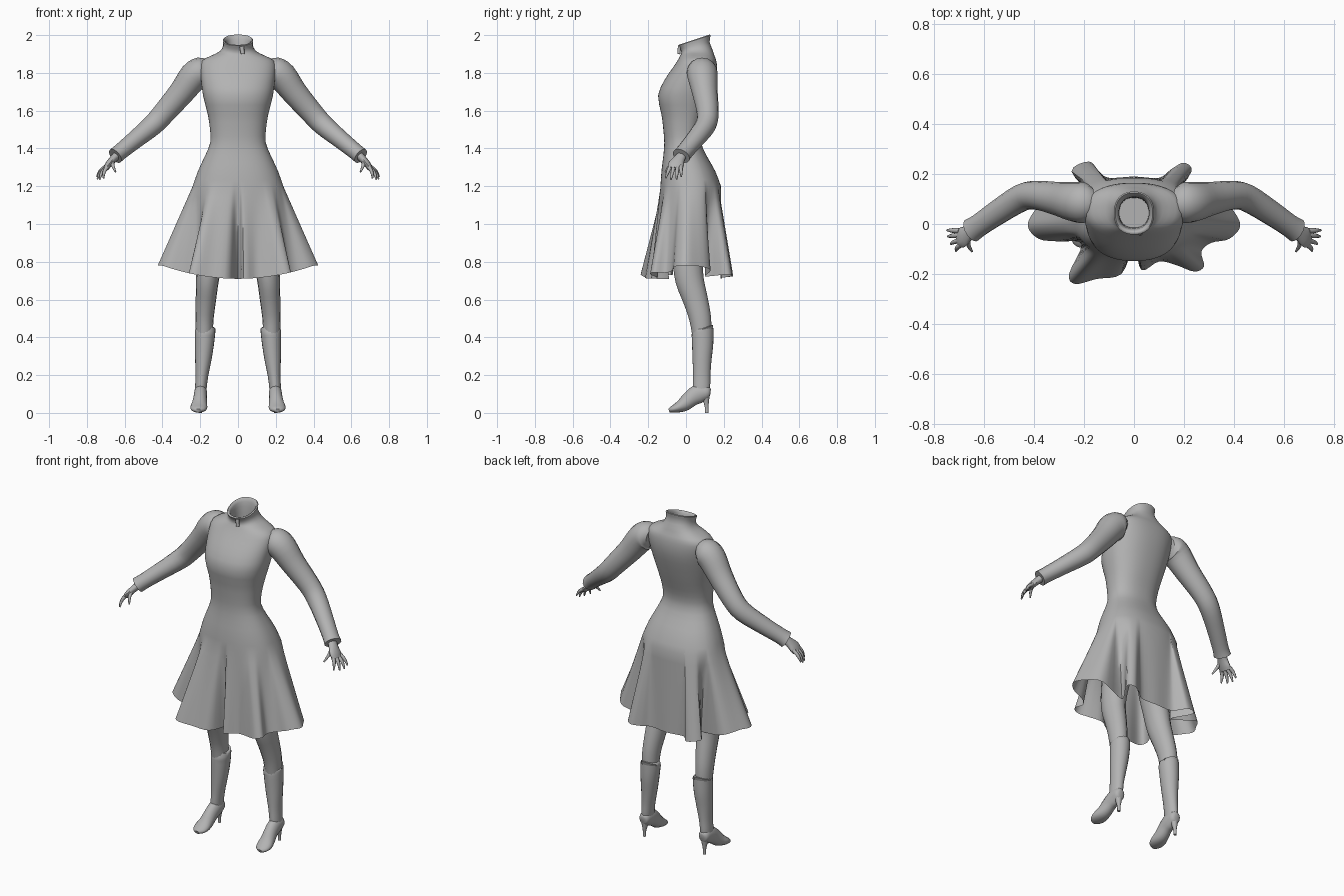
import bpy, bmesh, math
from mathutils import Vector

if "Cube" in bpy.data.objects:
    bpy.data.objects.remove(bpy.data.objects["Cube"])

grey = bpy.data.materials.new("plain_grey")
grey.use_nodes = True
grey.diffuse_color = (0.45, 0.45, 0.45, 1)
grey.node_tree.nodes["Principled BSDF"].inputs["Base Color"].default_value = grey.diffuse_color


def smooth_points(pts, steps, closed=False):
    """Catmull-Rom interpolation of tuples of any length."""
    n, out = len(pts), []
    for i in range(n if closed else n - 1):
        idx = [i - 1, i, i + 1, i + 2]
        idx = [k % n if closed else min(max(k, 0), n - 1) for k in idx]
        p = [pts[k] for k in idx]
        for s in range(steps):
            t = s / steps
            out.append(tuple(
                b + 0.5 * t * (c - a + t * (2 * a - 5 * b + 4 * c - d + t * (3 * (b - c) + d - a)))
                for a, b, c, d in zip(*p)))
    return out if closed else out + [pts[-1]]


def loft(name, rings, cap_start=True, cap_end=True, angle=50):
    """Skin a list of equal-length point rings."""
    bm = bmesh.new()
    rows = [[bm.verts.new(p) for p in ring] for ring in rings]
    n = len(rows[0])
    for low, high in zip(rows, rows[1:]):
        for i in range(n):
            j = (i + 1) % n
            bm.faces.new((low[i], low[j], high[j], high[i]))
    if cap_start:
        bm.faces.new(rows[0][::-1])
    if cap_end:
        bm.faces.new(rows[-1])
    if cap_start and cap_end:
        bmesh.ops.recalc_face_normals(bm, faces=bm.faces)
    mesh = bpy.data.meshes.new(name)
    bm.to_mesh(mesh)
    bm.free()
    mesh.materials.append(grey)
    obj = bpy.data.objects.new(name, mesh)
    bpy.context.collection.objects.link(obj)
    bpy.ops.object.select_all(action="DESELECT")
    obj.select_set(True)
    bpy.context.view_layer.objects.active = obj
    bpy.ops.object.shade_smooth_by_angle(angle=math.radians(angle))
    return obj


def limb(name, path, ref, side=1, sides=16, steps=3):
    """Tube through (x, y, z, radius along ref, other radius)."""
    pts = smooth_points(path, steps)
    pos = [Vector(p[:3]) for p in pts]
    rings = []
    for i, p in enumerate(pts):
        d = (pos[min(i + 1, len(pos) - 1)] - pos[max(i - 1, 0)]).normalized()
        u = (ref - d * ref.dot(d)).normalized()
        v = d.cross(u)
        ring = []
        for k in range(sides):
            a = math.tau * k / sides
            q = pos[i] + u * p[3] * math.cos(a) + v * p[4] * math.sin(a)
            ring.append((q.x * side, q.y, q.z))
        rings.append(ring)
    return loft(name, rings)


# Hem outline of the pleated skirt, anticlockwise from the front slit
hem = [(0, -.09), (.03, -.185), (.1, -.15), (.17, -.165), (.24, -.19), (.28, -.17),
       (.27, -.11), (.31, -.075), (.38, -.06), (.425, -.01), (.4, .05), (.33, .13),
       (.17, .1), (.23, .21), (.2, .245), (.15, .22), (.1, .185), (0, .19),
       (-.1, .185), (-.14, .21), (-.18, .25), (-.25, .21), (-.17, .1), (-.33, .13),
       (-.4, .05), (-.425, -.01), (-.38, -.06), (-.3, -.07), (-.21, -.08),
       (-.26, -.2), (-.235, -.24), (-.15, -.22), (-.05, -.2)]
hem = smooth_points(hem, 4, closed=True)
angles = [math.atan2(y - .025, x) for x, y in hem]


def body_ring(z, rx, front, back, tilt=0):
    cy, ry, n = (front + back) / 2, (back - front) / 2, 2.3
    ring = []
    for a in angles:
        c, s = math.cos(a), math.sin(a)
        r = (abs(c / rx) ** n + abs(s / ry) ** n) ** (-1 / n)
        ring.append((r * c, cy + r * s, z + tilt * r * s))
    return ring


# Coat: skirt, bodice, stand collar and its inside
hip = body_ring(1.2, .24, -.135, .185)
coat = []
for k in range(8):
    t = 1 - k / 8
    row = []
    for (hx, hy), (x, y, z) in zip(hem, hip):
        hz = .71 + .07 * min(abs(hx) / .4, 1) ** 2
        row.append((x + (hx - x) * t, y + (hy - y) * t, z + (hz - z) * t))
    coat.append(row)
bodice = [(1.2, .24, -.135, .185, 0), (1.28, .212, -.13, .155, 0), (1.36, .175, -.12, .11, 0),
          (1.43, .147, -.115, .08, 0), (1.5, .148, -.12, .085, 0), (1.58, .16, -.13, .11, 0),
          (1.68, .185, -.148, .14, 0), (1.76, .195, -.115, .16, 0), (1.82, .2, -.075, .165, 0),
          (1.865, .19, -.045, .16, 0), (1.892, .14, -.03, .15, 0), (1.915, .095, -.025, .14, .1),
          (1.945, .078, -.03, .125, .25), (1.972, .08, -.042, .13, .32),
          (1.972, .068, -.03, .118, .32), (1.94, .06, -.02, .108, .2), (1.88, .058, -.015, .105, 0)]
coat += [body_ring(*b) for b in smooth_points(bodice, 2)]
loft("coat", coat, cap_start=False)

X, Y = Vector((1, 0, 0)), Vector((0, 1, 0))
limb("collar_clasp", [(.02, -.035, 1.94, .012, .008), (.025, -.038, 1.9, .01, .008)], X)

for side, label in ((1, "left"), (-1, "right")):
    # Sleeve with raised shoulder and cuff
    limb(label + "_sleeve", [
        (.165, .085, 1.805, .06, .06), (.195, .085, 1.805, .08, .078), (.235, .088, 1.78, .08, .078),
        (.3, .1, 1.695, .068, .068), (.39, .115, 1.59, .058, .06), (.45, .105, 1.525, .055, .056),
        (.54, .05, 1.45, .05, .048), (.62, -.005, 1.385, .046, .043),
        (.65, -.025, 1.36, .05, .044)], Y, side)
    # Hand
    limb(label + "_palm", [
        (.63, -.012, 1.375, .025, .022), (.66, -.035, 1.345, .03, .02),
        (.685, -.052, 1.315, .042, .018), (.7, -.058, 1.293, .036, .014)], Y, side, 12)
    fingers = {"little": ((.698, -.027, 1.305), (.748, -.025, 1.25)),
               "ring": ((.7, -.045, 1.3), (.745, -.05, 1.237)),
               "middle": ((.698, -.065, 1.3), (.733, -.08, 1.235)),
               "index": ((.692, -.083, 1.303), (.712, -.108, 1.242)),
               "thumb": ((.665, -.06, 1.335), (.648, -.11, 1.275))}
    for finger, (a, b) in fingers.items():
        mid = tuple((p + q) / 2 + o for p, q, o in zip(a, b, (.006, 0, .004)))
        limb(f"{label}_{finger}_finger",
             [a + (.011, .011), mid + (.009, .009), b + (.004, .004)], Y, side, 8)
    # Leg
    limb(label + "_leg", [
        (.1, .02, 1.15, .09, .1), (.125, .01, .95, .08, .09), (.15, .01, .8, .068, .08),
        (.162, .02, .7, .06, .075), (.17, .05, .6, .054, .066), (.177, .075, .5, .048, .058),
        (.178, .085, .4, .044, .05)], X, side)
    # Boot: shaft, foot and heel
    shaft = limb(label + "_boot_shaft", [
        (.174, .09, .42, .04, .045), (.174, .09, .443, .052, .055), (.174, .088, .43, .054, .058),
        (.178, .088, .36, .05, .056), (.184, .085, .28, .043, .05), (.191, .083, .2, .034, .046),
        (.196, .082, .14, .031, .046), (.198, .08, .1, .03, .042)], X, side, 20)
    for v in shaft.data.vertices:
        if v.co.z > .425:
            v.co.z += (v.co.y - .09) * .3
    limb(label + "_boot_foot", [
        (.198, .13, .11, .012, .015), (.198, .117, .11, .03, .035), (.198, .07, .102, .035, .05),
        (.2, .03, .08, .036, .045), (.204, -.01, .046, .041, .038), (.208, -.045, .028, .045, .027),
        (.21, -.075, .018, .036, .017), (.21, -.09, .012, .016, .01)], X, side, 16)
    limb(label + "_boot_heel", [
        (.198, .1, .11, .03, .03), (.199, .106, .07, .018, .018),
        (.2, .109, .03, .009, .01), (.2, .11, 0, .009, .009)], X, side, 10)
